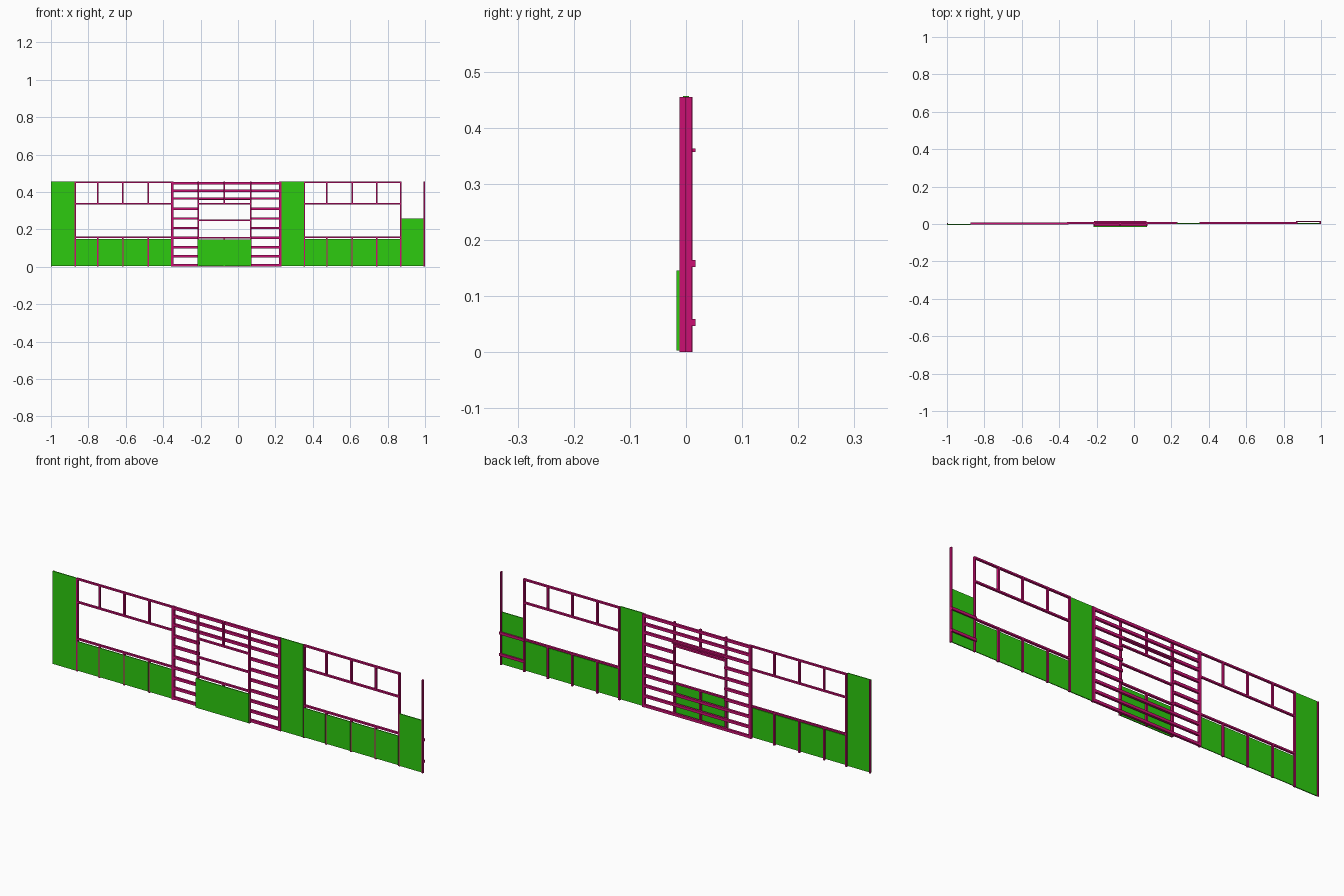
import bpy
import bmesh
from mathutils import Matrix, Vector

cube = bpy.data.objects.get("Cube")
if cube:
    bpy.data.objects.remove(cube, do_unlink=True)


def make_material(name, rgb):
    mat = bpy.data.materials.new(name)
    mat.use_nodes = True
    mat.diffuse_color = (*rgb, 1)
    mat.node_tree.nodes["Principled BSDF"].inputs["Base Color"].default_value = (*rgb, 1)
    return mat


PINK = make_material("magenta framing", (0.6, 0.005, 0.17))
GREEN = make_material("green panelling", (0.027, 0.6, 0.005))


def boxes(name, mat, spans):
    """One object made of boxes, each given as x, y and z ranges."""
    bm = bmesh.new()
    for ranges in spans:
        mid = Vector([(a + b) / 2 for a, b in ranges])
        size = Vector([b - a for a, b in ranges])
        bmesh.ops.create_cube(bm, size=1, matrix=Matrix.Translation(mid) @ Matrix.Diagonal((*size, 1)))
    mesh = bpy.data.meshes.new(name)
    bm.to_mesh(mesh)
    bm.free()
    mesh.materials.append(mat)
    obj = bpy.data.objects.new(name, mesh)
    bpy.context.collection.objects.link(obj)


def around(c, width):
    return (c - width / 2, c + width / 2)


TOP = 0.455
THIN, THICK = 0.008, 0.013


def window_wall(side, posts, y):
    """Window wall: beams, short studs and green panels below the opening."""
    ends = (posts[0], posts[-1])
    boxes(side + "_beams", PINK, [(ends, y, around(z, THIN)) for z in (0.451, 0.338, 0.158)])
    boxes(side + "_upper_studs", PINK, [(around(x, THIN), y, (0.338, TOP)) for x in posts[1:-1]])
    boxes(side + "_lower_studs", PINK, [(around(x, THIN), y, (0, 0.158)) for x in posts[1:-1]])
    boxes(side + "_end_posts", PINK, [(around(x, THIN), y, (0, TOP)) for x in ends])
    front = (y[0] - 0.001, y[0] + 0.003)
    boxes(side + "_lower_panels", GREEN,
          [((a + 0.003, b - 0.003), front, (0.005, 0.148)) for a, b in zip(posts, posts[1:])])


window_wall("right", (-0.87, -0.75, -0.615, -0.48, -0.355), (-0.003, 0.007))
window_wall("left", (0.355, 0.475, 0.61, 0.742, 0.87), (0.001, 0.012))

# Tall and low solid panels
boxes("right_tall_panel", GREEN, [((-1, -0.874), (-0.005, 0), (0.003, 0.457))])
boxes("middle_tall_panel", GREEN, [((0.228, 0.353), (0, 0.005), (0.003, 0.457))])
boxes("left_low_panel", GREEN, [((0.873, 0.993), (0, 0.005), (0.003, 0.258))])
boxes("right_edge_post", PINK, [((-1, -0.994), (0, 0.005), (0, TOP))])
boxes("left_edge_post", PINK, [((0.993, 1), (-0.001, 0.01), (0, TOP))])
boxes("left_back_rails", PINK, [((0.865, 1), (0.01, 0.017), around(z, THICK)) for z in (0.158, 0.053)])

# Slatted middle wall
LEFT, RIGHT = 0.225, -0.352
INNER_LEFT, INNER_RIGHT = 0.067, -0.213
slat_y = (-0.001, 0.01)
boxes("slat_posts", PINK, [(around(x, THICK), slat_y, (0, TOP)) for x in (LEFT, RIGHT)])
boxes("long_slats", PINK,
      [((RIGHT, LEFT), slat_y, around(z, THICK)) for z in (0.447, 0.407, 0.365, 0.105, 0.055, 0.008)])
boxes("short_slats", PINK,
      [(bay, slat_y, around(z, THICK)) for z in (0.31, 0.258, 0.207, 0.155)
       for bay in ((RIGHT, INNER_RIGHT), (INNER_LEFT, LEFT))])

# Middle bay standing in front of the slats
bay = (INNER_RIGHT, INNER_LEFT)
bay_y = (-0.012, -0.001)
boxes("bay_posts", PINK, [(around(x, THIN), bay_y, (0, TOP)) for x in bay])
boxes("bay_studs", PINK, [(around(-0.073, THIN), bay_y, zs) for zs in ((0, 0.155), (0.338, TOP))])
boxes("bay_beams", PINK, [(bay, bay_y, around(z, THIN)) for z in (0.338, 0.248, 0.155)])
boxes("bay_back_rail", PINK, [(bay, (0.01, 0.017), around(0.36, 0.006))])
boxes("bay_panel", GREEN, [((-0.217, 0.07), (-0.017, -0.012), (0.003, 0.146))])
